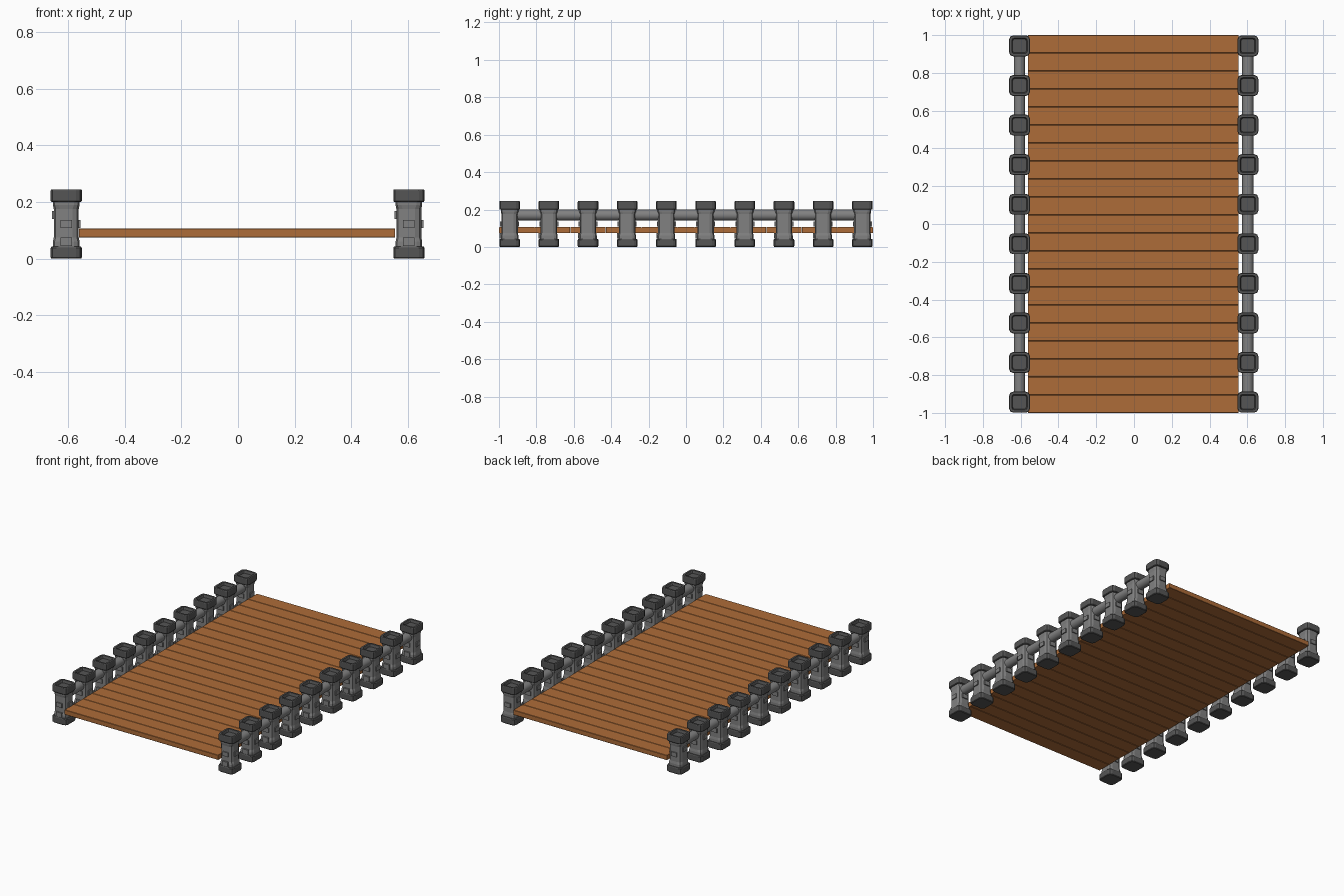
import bpy, bmesh, math

if "Cube" in bpy.data.objects:
    bpy.data.objects.remove(bpy.data.objects["Cube"])

def material(name, color):
    m = bpy.data.materials.new(name)
    m.diffuse_color = (*color, 1)
    m.use_nodes = True
    m.node_tree.nodes["Principled BSDF"].inputs["Base Color"].default_value = m.diffuse_color
    return m

WOOD = material("wood", (0.42, 0.15, 0.04))
STONE = material("stone", (0.22, 0.22, 0.22))
DARK = material("dark_stone", (0.09, 0.09, 0.09))

def finish(bm, name, mat):
    bmesh.ops.recalc_face_normals(bm, faces=bm.faces)
    me = bpy.data.meshes.new(name)
    bm.to_mesh(me)
    bm.free()
    me.materials.append(mat)
    ob = bpy.data.objects.new(name, me)
    bpy.context.collection.objects.link(ob)
    return ob

def add_box(bm, center, size):
    vs = bmesh.ops.create_cube(bm, size=1)["verts"]
    bmesh.ops.scale(bm, vec=size, verts=vs)
    bmesh.ops.translate(bm, vec=center, verts=vs)

def rounded_square(h, r):
    # outline with each corner cut into two facets
    pts = []
    for k in range(4):
        q = k * math.pi / 2 + math.pi / 4
        cx = (h - r) * math.copysign(1, math.cos(q))
        cy = (h - r) * math.copysign(1, math.sin(q))
        for j in range(3):
            a = k * math.pi / 2 + j * math.pi / 4
            pts.append((cx + r * math.cos(a), cy + r * math.sin(a)))
    return pts

def add_loft(bm, x, y, profile):
    # stack of rounded squares: (half width, corner radius, z)
    rings = [[bm.verts.new((x + px, y + py, z)) for px, py in rounded_square(h, r)]
             for h, r, z in profile]
    for a, b in zip(rings, rings[1:]):
        for i in range(len(a)):
            j = (i + 1) % len(a)
            bm.faces.new((a[i], a[j], b[j], b[i]))
    bm.faces.new(rings[0][::-1])
    bm.faces.new(rings[-1])

# Deck planks
N = 21
pitch = 2 / N
for i in range(N):
    bm = bmesh.new()
    add_box(bm, (-0.003, -1 + pitch * (i + 0.5), 0.09), (1.115, pitch - 0.001, 0.032))
    bmesh.ops.bevel(bm, geom=[e for e in bm.edges
                              if abs(e.verts[0].co.x - e.verts[1].co.x) > 0.5],
                    offset=0.002, segments=1, affect='EDGES')
    finish(bm, f"plank_{i + 1}", WOOD)

SHAFT = [(0.047, 0.02, 0.035), (0.047, 0.02, 0.06), (0.044, 0.022, 0.075),
         (0.044, 0.022, 0.175), (0.047, 0.02, 0.19), (0.047, 0.02, 0.21)]
FOOT = [(0.052, 0.02, 0), (0.055, 0.02, 0.004), (0.055, 0.02, 0.038), (0.052, 0.02, 0.043)]
CAP = [(0.052, 0.02, 0.2), (0.055, 0.02, 0.204), (0.055, 0.02, 0.241),
       (0.053, 0.02, 0.245), (0.041, 0.012, 0.245), (0.036, 0.01, 0.228)]
# Raised bricks on the shaft: offset from post axis, height, size
BRICKS = [((0, -0.043, 0.122), (0.04, 0.016, 0.028)),
          ((0, -0.046, 0.06), (0.04, 0.016, 0.03)),
          ((0, 0.043, 0.122), (0.04, 0.016, 0.028)),
          ((0.043, 0, 0.123), (0.016, 0.04, 0.028)),
          ((-0.043, 0, 0.154), (0.016, 0.04, 0.028))]

for side, cx in (("left", -0.606), ("right", 0.603)):
    # Posts with foot, cap and bricks
    for i in range(10):
        y = -0.943 + i * 1.886 / 9
        bm = bmesh.new()
        add_loft(bm, cx, y, SHAFT)
        for (dx, dy, z), size in BRICKS:
            add_box(bm, (cx + dx, y + dy, z), size)
        finish(bm, f"{side}_post_{i + 1}", STONE)
        bm = bmesh.new()
        add_loft(bm, cx, y, FOOT)
        add_loft(bm, cx, y, CAP)
        finish(bm, f"{side}_post_caps_{i + 1}", DARK)
    # Round rail through the posts
    bpy.ops.mesh.primitive_cylinder_add(vertices=16, radius=0.03, depth=1.886,
                                        location=(cx, 0, 0.17),
                                        rotation=(math.pi / 2, 0, 0))
    rail = bpy.context.object
    rail.name = f"{side}_rail"
    rail.data.materials.append(STONE)
    bpy.ops.object.shade_smooth_by_angle()
